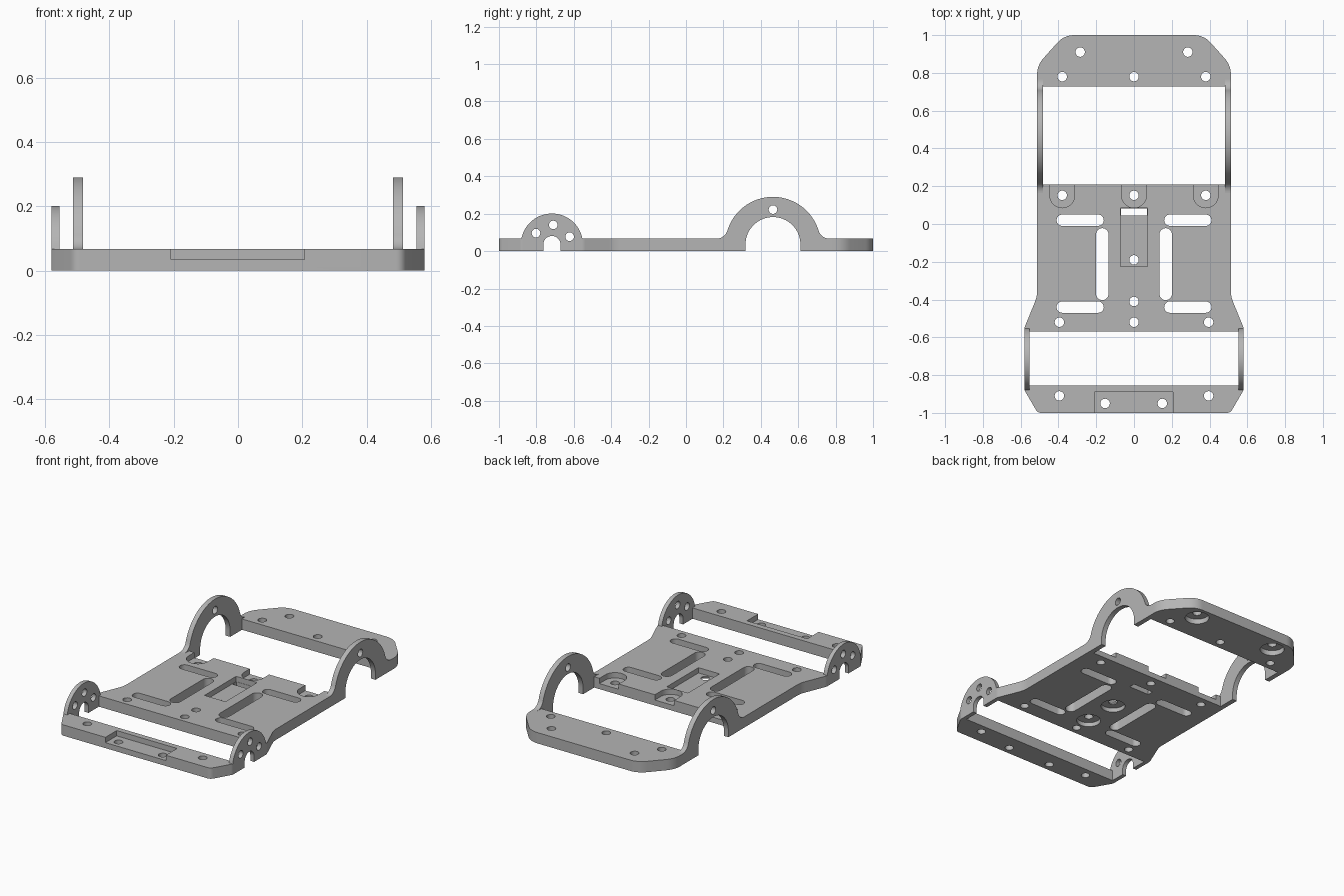
import bpy, bmesh
from math import sin, cos, radians, atan2, hypot, degrees, sqrt
from mathutils import Vector

cube = bpy.data.objects.get("Cube")
if cube:
    bpy.data.objects.remove(cube, do_unlink=True)

GREY = (0.46, 0.46, 0.46, 1.0)
mat = bpy.data.materials.new("plain grey")
mat.use_nodes = True
mat.diffuse_color = GREY
bsdf = next(n for n in mat.node_tree.nodes if n.type == 'BSDF_PRINCIPLED')
bsdf.inputs["Base Color"].default_value = GREY
bsdf.inputs["Roughness"].default_value = 0.6

T = 0.067        # plate thickness
HOLE = 0.025     # screw hole radius
STEP = 0.034     # floor height of the top pockets


# ---- 2D outlines ----
def arc(cx, cy, r, a0, a1, n=24):
    return [(cx + r * cos(radians(a0 + (a1 - a0) * i / n)),
             cy + r * sin(radians(a0 + (a1 - a0) * i / n))) for i in range(n + 1)]


def circle(cx, cy, r, n=32):
    return arc(cx, cy, r, 0, 360, n)[:-1]


def rect(x0, y0, x1, y1):
    return [(x0, y0), (x1, y0), (x1, y1), (x0, y1)]


def slot(x0, y0, x1, y1, r):
    """Round-ended slot between two end centres."""
    a = degrees(atan2(y1 - y0, x1 - x0))
    return arc(x1, y1, r, a - 90, a + 90, 12) + arc(x0, y0, r, a + 90, a + 270, 12)


def rounded(corners):
    """Polygon of (x, y, setback) corners, each softened by its setback."""
    out = []
    for i, (x, y, d) in enumerate(corners):
        p = Vector((x, y))
        if d == 0:
            out.append((x, y))
            continue
        a = p + (Vector(corners[i - 1][:2]) - p).normalized() * d
        b = p + (Vector(corners[(i + 1) % len(corners)][:2]) - p).normalized() * d
        for k in range(9):
            t = k / 8
            q = a * (1 - t) ** 2 + p * 2 * t * (1 - t) + b * t * t
            out.append((q.x, q.y))
    return out


def symmetric(half):
    """Close a +x half outline with its mirrored other side."""
    return rounded(half + [(-x, y, d) for x, y, d in reversed(half)])


# ---- solids ----
def solid(name, outlines, lo, hi, axis='Z'):
    """Extrude outlines from lo to hi along Z (x, y) or X (y, z)."""
    bm = bmesh.new()
    for pts in outlines:
        place = (lambda p, h: (p[0], p[1], h)) if axis == 'Z' else (lambda p, h: (h, p[0], p[1]))
        face = bm.faces.new([bm.verts.new(place(p, lo)) for p in pts])
        geo = bmesh.ops.extrude_face_region(bm, geom=[face])
        move = (0, 0, hi - lo) if axis == 'Z' else (hi - lo, 0, 0)
        bmesh.ops.translate(bm, vec=move,
                            verts=[g for g in geo["geom"] if isinstance(g, bmesh.types.BMVert)])
    bmesh.ops.recalc_face_normals(bm, faces=bm.faces)
    me = bpy.data.meshes.new(name)
    bm.to_mesh(me)
    bm.free()
    me.materials.append(mat)
    ob = bpy.data.objects.new(name, me)
    bpy.context.scene.collection.objects.link(ob)
    return ob


def cut(ob, outlines, lo, hi, axis='Z'):
    """Subtract extruded outlines and bake the result."""
    cutter = solid("cutter", outlines, lo, hi, axis)
    cutter.hide_render = True
    mod = ob.modifiers.new("cut", 'BOOLEAN')
    mod.operation, mod.solver, mod.object = 'DIFFERENCE', 'EXACT', cutter
    dg = bpy.context.evaluated_depsgraph_get()
    dg.update()
    baked = bpy.data.meshes.new_from_object(ob.evaluated_get(dg))
    ob.modifiers.clear()
    ob.data = baked
    bpy.data.objects.remove(cutter, do_unlink=True)


def holes(points, r=HOLE):
    return [circle(x, y, r) for x, y in points]


parts = []

# Rear plate: screw holes, and two wide recesses underneath
rear = solid("rear_plate", [symmetric([(0.513, 0.727, 0), (0.513, 0.84, 0.05),
                                       (0.37, 1.0, 0.055)])], 0, T)
cut(rear, holes([(-0.38, 0.78), (0, 0.78), (0.38, 0.78), (-0.285, 0.91), (0.285, 0.91)]), -0.1, 0.2)
cut(rear, holes([(-0.285, 0.91), (0.285, 0.91)], 0.07), -0.1, 0.032)
parts.append(rear)

# Main plate: flared at the front, with slots, holes and pockets
main = solid("main_plate", [symmetric([(0.58, -0.57, 0), (0.58, -0.548, 0.01),
                                       (0.513, -0.385, 0.03), (0.513, 0.21, 0)])], 0, T)
through = holes([(-0.395, -0.52), (0, -0.52), (0.395, -0.52), (0, -0.41), (0, -0.19),
                 (-0.38, 0.152), (0, 0.152), (0.38, 0.152)])
for s in (-1, 1):
    through.append(slot(s * 0.168, -0.055, s * 0.168, -0.37, 0.033))
    for y in (0.02, -0.44):
        through.append(slot(s * 0.19, y, s * 0.38, y, 0.03))
through.append(rect(-0.07, 0.045, 0.07, 0.083))
cut(main, through, -0.1, 0.2)
pockets = [arc(x, 0.152, 0.066, 180, 360) + [(x + 0.066, 0.25), (x - 0.066, 0.25)]
           for x in (-0.38, 0, 0.38)]
pockets.append(rect(-0.072, -0.225, 0.072, 0.0845))
cut(main, pockets, STEP, 0.2)
cut(main, holes([(0, -0.19), (0, -0.41)], 0.07), -0.1, 0.026)
parts.append(main)

# Front plate: screw holes and a shallow pocket open to the front
front = solid("front_plate", [symmetric([(0.51, -1.0, 0.02), (0.58, -0.88, 0.01),
                                         (0.58, -0.855, 0)])], 0, T)
cut(front, holes([(-0.395, -0.91), (0.395, -0.91), (-0.153, -0.95), (0.15, -0.95)]), -0.1, 0.2)
cut(front, [rect(-0.208, -1.1, 0.206, -0.89)], STEP, 0.2)
parts.append(front)

# Rear wheel arch profile, blended into the plates with fillets
cy, cz, R, rf = 0.465, 0.035, 0.255, 0.06
dz = T + rf - cz
dy = sqrt((R + rf) ** 2 - dz ** 2)
a = degrees(atan2(dz, dy))
rear_arch = ([(0.21, 0), (0.21, T)]
             + arc(cy - dy, T + rf, rf, -90, -a, 10)
             + arc(cy, cz, R, 180 - a, a, 40)[1:-1]
             + arc(cy + dy, T + rf, rf, 180 + a, 270, 10)
             + [(0.727, T), (0.727, 0), (cy + 0.147, 0)]
             + arc(cy, cz, 0.147, 0, 180, 32) + [(cy - 0.147, 0)])

# Front wheel arch profile with a small axle notch
fy, fr = -0.717, 0.166
b = degrees(atan2(T - cz, sqrt(fr ** 2 - (T - cz) ** 2)))
front_arch = ([(-0.855, 0), (-0.855, T)] + arc(fy, cz, fr, 180 - b, b, 36)
              + [(-0.57, T), (-0.57, 0), (fy + 0.046, 0)]
              + arc(fy, cz, 0.046, 0, 180, 20) + [(fy - 0.046, 0)])

# Both arches on each side, with their cross holes
for side, s in (("left", 1), ("right", -1)):
    for name, profile, x0, x1, pts in (
            ("rear_arch", rear_arch, 0.482, 0.513, [(cy, 0.222)]),
            ("front_arch", front_arch, 0.554, 0.58,
             [(-0.802, 0.096), (-0.71, 0.14), (-0.622, 0.077)])):
        lo, hi = sorted((s * x0, s * x1))
        ob = solid(f"{side}_{name}", [profile], lo, hi, 'X')
        cut(ob, holes(pts, 0.023), lo - 0.1, hi + 0.1, 'X')
        parts.append(ob)

# Smooth the round walls, keep the edges sharp
bpy.ops.object.select_all(action='DESELECT')
for ob in parts:
    ob.select_set(True)
bpy.context.view_layer.objects.active = parts[0]
bpy.ops.object.shade_smooth_by_angle(angle=radians(30))
